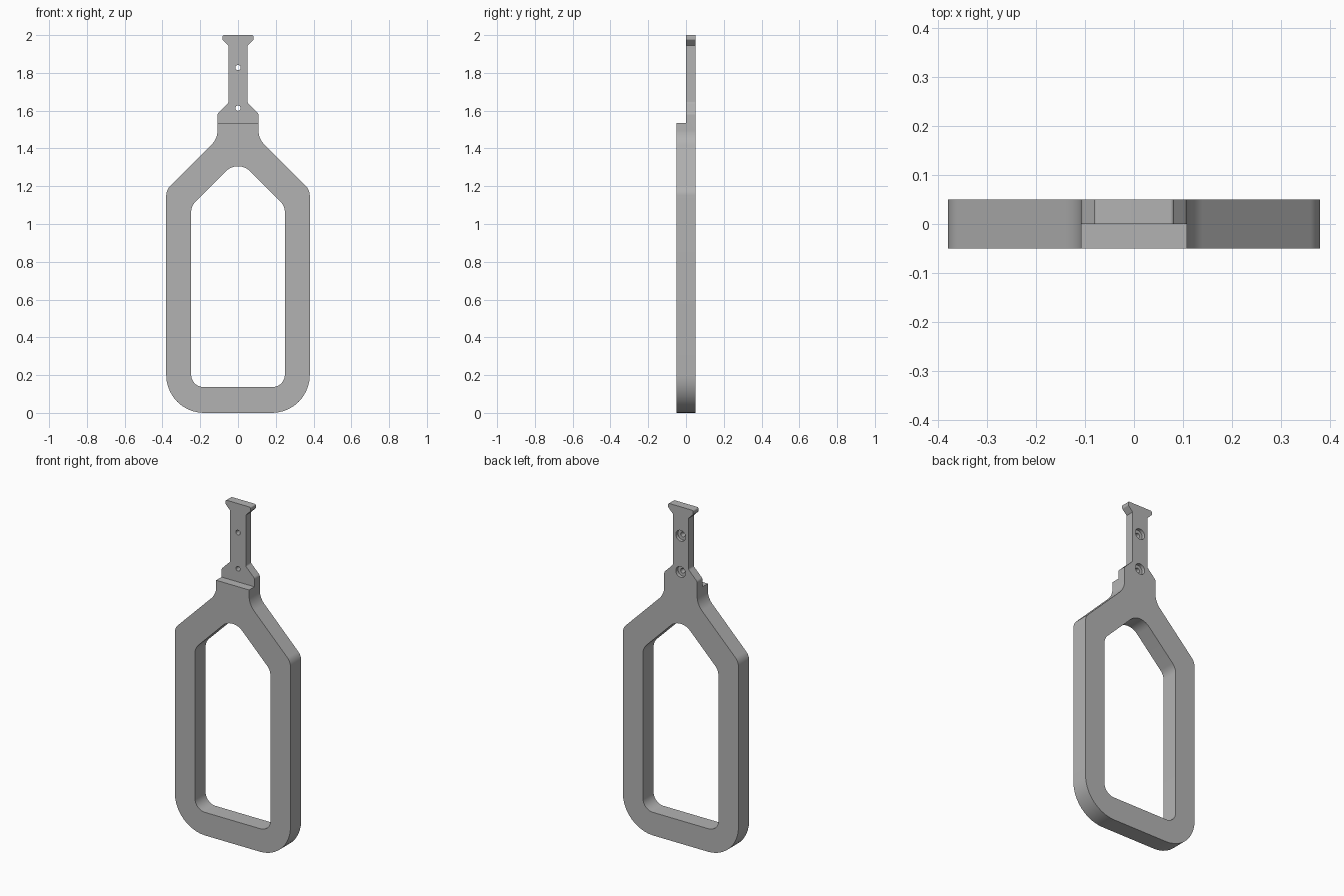
import bpy, bmesh, math
from mathutils import Vector

if "Cube" in bpy.data.objects:
    bpy.data.objects.remove(bpy.data.objects["Cube"], do_unlink=True)

grey = bpy.data.materials.new("mid grey")
grey.use_nodes = True
colour = (0.45, 0.45, 0.45, 1)
grey.diffuse_color = colour
grey.node_tree.nodes["Principled BSDF"].inputs["Base Color"].default_value = colour


def rounded(corners, steps=10):
    """Replace each (x, z, radius) corner with a tangent arc."""
    out = []
    n = len(corners)
    for i, (x, z, r) in enumerate(corners):
        p = Vector((x, z))
        if r == 0:
            out.append(p)
            continue
        a = (Vector(corners[i - 1][:2]) - p).normalized()
        b = (Vector(corners[(i + 1) % n][:2]) - p).normalized()
        half = a.angle(b) / 2
        centre = p + (a + b).normalized() * r / math.sin(half)
        t = r / math.tan(half)
        start, end = p + a * t - centre, p + b * t - centre
        sweep = start.angle_signed(end)
        for k in range(steps + 1):
            ang = -sweep * k / steps
            c, s = math.cos(ang), math.sin(ang)
            out.append(centre + Vector((start.x * c - start.y * s,
                                        start.x * s + start.y * c)))
    return out


def mirrored(right):
    """Complete a right-hand half profile across x = 0."""
    left = [(-x, z, r) for x, z, r in reversed(right) if x > 0]
    return right + left


def prism(name, points, y0, y1):
    bm = bmesh.new()
    face = bm.faces.new([bm.verts.new((p.x, y0, p.y)) for p in points])
    new = bmesh.ops.extrude_face_region(bm, geom=[face])["geom"]
    verts = [g for g in new if isinstance(g, bmesh.types.BMVert)]
    bmesh.ops.translate(bm, verts=verts, vec=(0, y1 - y0, 0))
    bmesh.ops.recalc_face_normals(bm, faces=bm.faces[:])
    mesh = bpy.data.meshes.new(name)
    bm.to_mesh(mesh)
    bm.free()
    obj = bpy.data.objects.new(name, mesh)
    bpy.context.collection.objects.link(obj)
    return obj


def circle(z, r, n=32):
    return [Vector((r * math.cos(2 * math.pi * k / n),
                    z + r * math.sin(2 * math.pi * k / n))) for k in range(n)]


def cut(target, cutter):
    cutter.hide_render = True
    mod = target.modifiers.new("cut", "BOOLEAN")
    mod.operation, mod.solver, mod.object = "DIFFERENCE", "EXACT", cutter
    bpy.context.view_layer.objects.active = target
    bpy.ops.object.modifier_apply(modifier=mod.name)
    bpy.data.objects.remove(cutter, do_unlink=True)


# Outer silhouette: loop handle, neck, stem and flared tip
outline = mirrored([
    (0.38, 0, 0.2), (0.38, 1.18, 0.07), (0.108, 1.452, 0.11),
    (0.108, 1.585, 0.02), (0.051, 1.642, 0.015), (0.051, 1.945, 0),
    (0.082, 1.976, 0.008), (0.082, 2.0, 0.008),
])
handle = prism("loop_handle", rounded(outline), -0.05, 0.05)

# Hand opening
opening = mirrored([(0.248, 0.137, 0.065), (0.248, 1.095, 0.075), (0, 1.343, 0.09)])
cut(handle, prism("opening_cutter", rounded(opening), -0.2, 0.2))

# Half-thickness stem
step = mirrored([(0.3, 1.535, 0), (0.3, 2.2, 0)])
cut(handle, prism("step_cutter", rounded(step), -0.2, 0))

# Screw holes, counterbored at the back
for z in (1.613, 1.828):
    cut(handle, prism("hole_cutter", circle(z, 0.014), -0.2, 0.2))
    cut(handle, prism("counterbore_cutter", circle(z, 0.032), 0.03, 0.2))

handle.data.materials.clear()
handle.data.materials.append(grey)
bpy.ops.object.select_all(action="DESELECT")
handle.select_set(True)
bpy.context.view_layer.objects.active = handle
bpy.ops.object.shade_smooth_by_angle(angle=math.radians(30))
